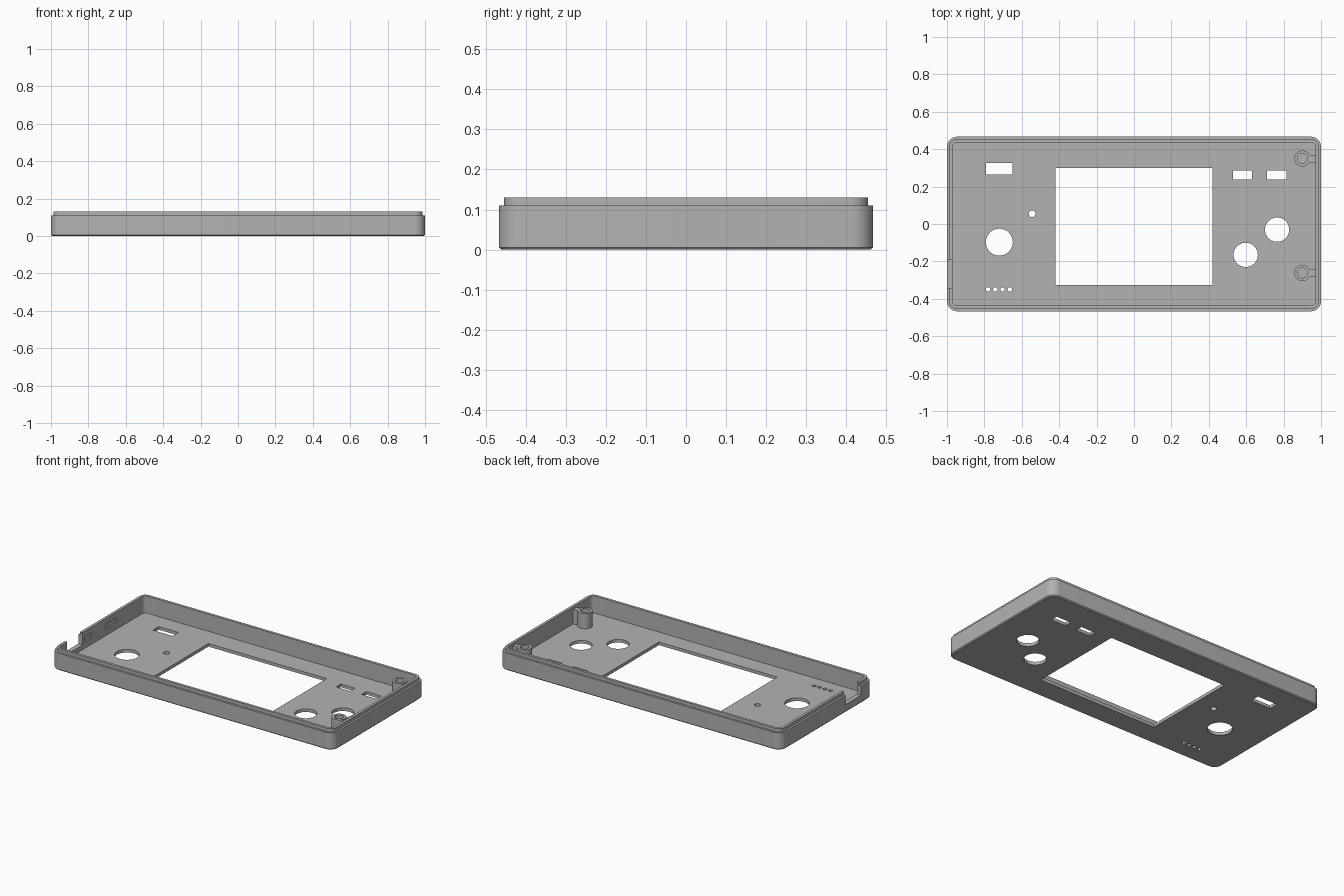
import bpy, bmesh, math

if "Cube" in bpy.data.objects:
    bpy.data.objects.remove(bpy.data.objects["Cube"])

grey = bpy.data.materials.new("plastic grey")
grey.diffuse_color = (0.45, 0.45, 0.45, 1)
grey.use_nodes = True
grey.node_tree.nodes["Principled BSDF"].inputs["Base Color"].default_value = grey.diffuse_color

HX, HY, R = 1.0, 0.467, 0.055
FLOOR, SHOULDER, TOP = 0.02, 0.11, 0.13


def ring(inset):
    """Rounded rectangle outline, counter-clockwise."""
    r, pts = R - inset, []
    for k, (sx, sy) in enumerate([(1, 1), (-1, 1), (-1, -1), (1, -1)]):
        for i in range(9):
            a = math.pi / 2 * (k + i / 8)
            pts.append((sx * (HX - R) + r * math.cos(a), sy * (HY - R) + r * math.sin(a)))
    return pts


def circle(x, y, r, n=40):
    return [(x + r * math.cos(2 * math.pi * i / n), y + r * math.sin(2 * math.pi * i / n))
            for i in range(n)]


def rect(x0, x1, y0, y1):
    return [(x0, y0), (x1, y0), (x1, y1), (x0, y1)]


def loft(name, sections):
    """Closed solid through a list of (outline, z) sections."""
    bm = bmesh.new()
    loops = [[bm.verts.new((x, y, z)) for x, y in pts] for pts, z in sections]
    for a, b in zip(loops, loops[1:]):
        for i in range(len(a)):
            j = (i + 1) % len(a)
            bm.faces.new((a[i], a[j], b[j], b[i]))
    bm.faces.new(loops[0][::-1])
    bm.faces.new(loops[-1])
    bmesh.ops.recalc_face_normals(bm, faces=bm.faces)
    me = bpy.data.meshes.new(name)
    bm.to_mesh(me)
    bm.free()
    me.materials.append(grey)
    ob = bpy.data.objects.new(name, me)
    bpy.context.collection.objects.link(ob)
    return ob


def prism(name, pts, z0, z1):
    return loft(name, [(pts, z0), (pts, z1)])


def finish(ob, cutters):
    """Cut with every cutter, remove the cutters, then shade by angle."""
    bpy.ops.object.select_all(action='DESELECT')
    bpy.context.view_layer.objects.active = ob
    ob.select_set(True)
    for c in cutters:
        m = ob.modifiers.new("cut", 'BOOLEAN')
        m.operation, m.solver, m.object = 'DIFFERENCE', 'EXACT', c
        bpy.ops.object.modifier_apply(modifier=m.name)
        bpy.data.objects.remove(c)
    bpy.ops.object.shade_smooth_by_angle(angle=math.radians(30))


# Tray: chamfered base, shoulder, raised lip and hollow inside
tray = loft("tray", [(ring(0.006), 0), (ring(0), 0.006), (ring(0), SHOULDER),
                     (ring(0.013), SHOULDER), (ring(0.013), TOP),
                     (ring(0.03), TOP), (ring(0.03), FLOOR)])

# Panel openings: display window, slots, knob holes and indicator holes
openings = [rect(-0.42, 0.42, -0.325, 0.30), rect(-0.79, -0.65, 0.265, 0.325),
            rect(0.53, 0.63, 0.237, 0.285), rect(0.71, 0.815, 0.237, 0.285),
            circle(-0.72, -0.097, 0.072), circle(-0.545, 0.055, 0.018, 24),
            circle(0.597, -0.165, 0.065), circle(0.765, -0.03, 0.065)]
openings += [circle(-0.78 + 0.0385 * i, -0.35, 0.012, 20) for i in range(4)]
cutters = [prism("opening_cutter", p, -0.05, 0.06) for p in openings]

# Cable notch in the left wall, and shallow recesses on its inner face
cutters.append(prism("notch_cutter", rect(-1.1, -0.95, -0.345, -0.19), 0.05, 0.2))
for y0, y1 in [(0.05, 0.16), (-0.165, -0.10)]:
    cutters.append(prism("recess_cutter", rect(-0.98, -0.95, y0, y1), 0.06, 0.095))
finish(tray, cutters)

# Screw posts with blind bores, each tied to the right wall by a rib
for side, y in (("back", 0.35), ("front", -0.262)):
    post = prism("screw_post_" + side, circle(0.9, y, 0.043), FLOOR - 0.005, 0.118)
    finish(post, [prism("bore_cutter", circle(0.9, y, 0.027), 0.03, 0.2)])
    prism("post_rib_" + side, rect(0.936, 0.975, y - 0.02, y + 0.02), FLOOR - 0.005, 0.112)
